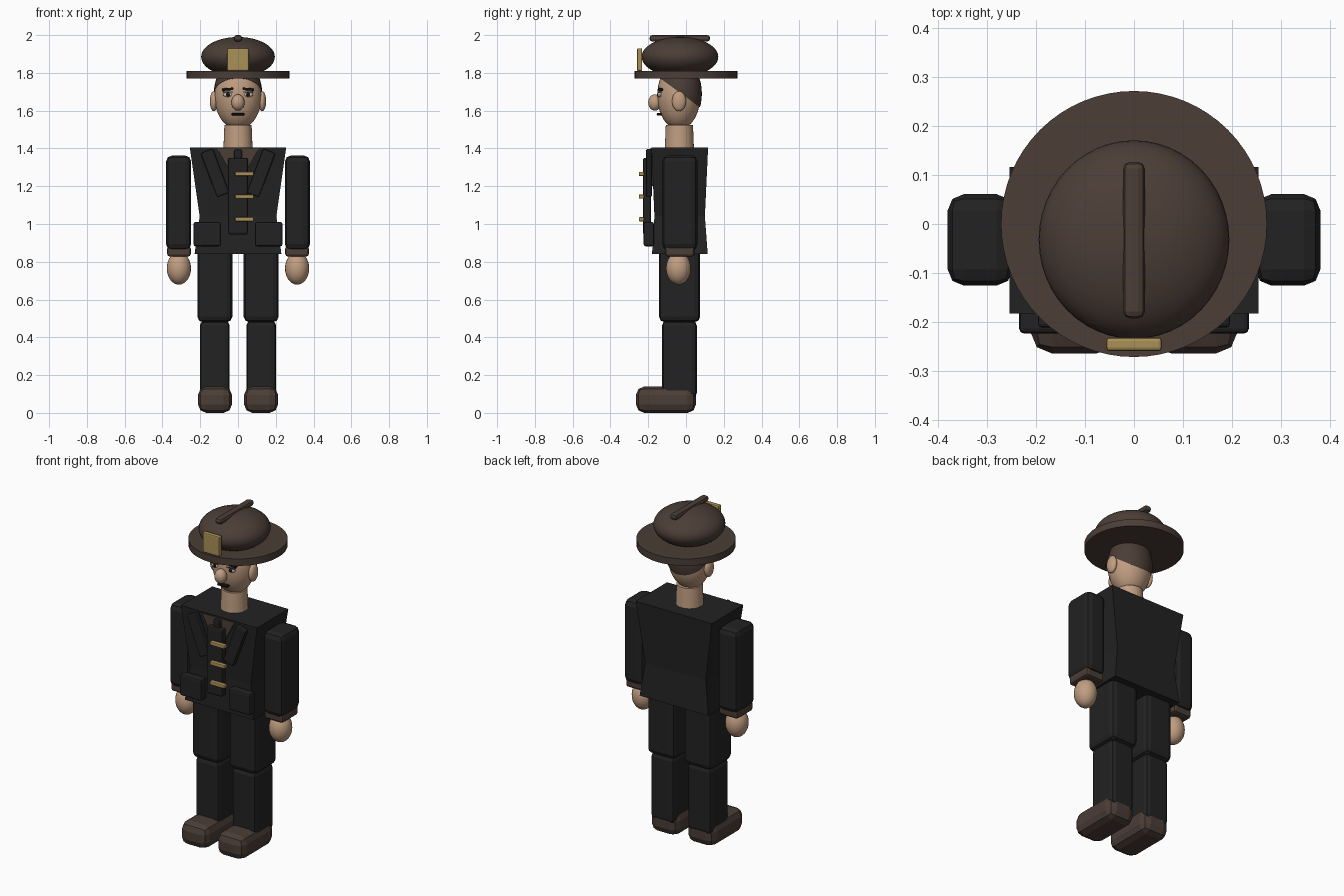
import bpy, bmesh, math
from mathutils import Matrix, Vector

if "Cube" in bpy.data.objects:
    bpy.data.objects.remove(bpy.data.objects["Cube"])


def mat(name, r, g, b):
    m = bpy.data.materials.new(name)
    m.diffuse_color = (r, g, b, 1)
    m.use_nodes = True
    m.node_tree.nodes["Principled BSDF"].inputs["Base Color"].default_value = m.diffuse_color
    return m


SUIT = mat("black cloth", 0.016, 0.016, 0.016)
BROWN = mat("dark brown", 0.07, 0.047, 0.037)
SKIN = mat("skin", 0.53, 0.34, 0.22)
GOLD = mat("brass", 0.40, 0.28, 0.095)
WHITE = mat("eye white", 0.6, 0.55, 0.48)
BLACK = mat("black", 0.008, 0.007, 0.007)


def finish(name, bm, material, smooth=False):
    bmesh.ops.recalc_face_normals(bm, faces=bm.faces[:])
    me = bpy.data.meshes.new(name)
    bm.to_mesh(me)
    bm.free()
    me.materials.append(material)
    ob = bpy.data.objects.new(name, me)
    bpy.context.collection.objects.link(ob)
    if smooth:
        bpy.ops.object.select_all(action='DESELECT')
        ob.select_set(True)
        bpy.context.view_layer.objects.active = ob
        bpy.ops.object.shade_smooth_by_angle(angle=math.radians(40))
    return ob


def box(name, x, y, z, material, bevel=0.0, seg=2, tilt=0.0):
    """Box from (min, max) ranges, bevelled, tilted about y by its centre."""
    bm = bmesh.new()
    bmesh.ops.create_cube(bm, size=1)
    size = [abs(r[1] - r[0]) for r in (x, y, z)]
    centre = Vector([(r[0] + r[1]) / 2 for r in (x, y, z)])
    bmesh.ops.scale(bm, vec=size, verts=bm.verts)
    if bevel:
        bmesh.ops.bevel(bm, geom=bm.edges[:], offset=min(bevel, min(size) * 0.45),
                        segments=seg, profile=0.5, affect='EDGES')
    bm.transform(Matrix.Translation(centre) @ Matrix.Rotation(tilt, 4, 'Y'))
    return finish(name, bm, material)


def ball(name, c, r, material, u=32, v=20, cut=None):
    """Ellipsoid; cut = (point, normal) keeps the side the normal points to."""
    bm = bmesh.new()
    bmesh.ops.create_uvsphere(bm, u_segments=u, v_segments=v, radius=1)
    bm.transform(Matrix.Translation(c) @ Matrix.Diagonal((*r, 1)))
    if cut:
        bmesh.ops.bisect_plane(bm, geom=bm.verts[:] + bm.edges[:] + bm.faces[:],
                               plane_co=cut[0], plane_no=cut[1], clear_inner=True)
        bmesh.ops.holes_fill(bm, edges=[e for e in bm.edges if e.is_boundary])
    return finish(name, bm, material, True)


def drum(name, c, r1, r2, depth, material, seg=64):
    bm = bmesh.new()
    bmesh.ops.create_cone(bm, cap_ends=True, segments=seg, radius1=r1, radius2=r2, depth=depth)
    bm.transform(Matrix.Translation(c))
    return finish(name, bm, material, True)


def mirror_range(s, a, b):
    return (s * a, s * b)


# Coat body: three rectangular rings, narrow at the waist
bm = bmesh.new()
rings = []
for z, hx, y0, y1 in ((0.84, 0.23, -0.18, 0.115), (1.04, 0.203, -0.167, 0.10),
                      (1.405, 0.255, -0.183, 0.117)):
    rings.append([bm.verts.new(p) for p in ((-hx, y0, z), (hx, y0, z), (hx, y1, z), (-hx, y1, z))])
for a, b in zip(rings, rings[1:]):
    for i in range(4):
        j = (i + 1) % 4
        bm.faces.new((a[i], a[j], b[j], b[i]))
bm.faces.new(rings[0])
bm.faces.new(rings[-1])
finish("coat_body", bm, SUIT)

# Shirt wedge at the neck
bm = bmesh.new()
f = bm.faces.new([bm.verts.new(p) for p in ((-0.11, -0.19, 1.4), (0.11, -0.19, 1.4), (0, -0.19, 1.2))])
ext = bmesh.ops.extrude_face_region(bm, geom=[f])
bmesh.ops.translate(bm, vec=(0, 0.02, 0), verts=[v for v in ext["geom"] if isinstance(v, bmesh.types.BMVert)])
finish("shirt_front", bm, BROWN)

# Coat front: placket, collar knot, clasps
box("placket", (-0.052, 0.052), (-0.228, -0.185), (0.945, 1.35), SUIT, 0.01)
box("collar_knot", (-0.022, 0.022), (-0.21, -0.175), (1.32, 1.395), SUIT, 0.012)
for z in (1.265, 1.145, 1.025):
    box("clasp", (-0.016, 0.083), (-0.25, -0.222), (z - 0.011, z + 0.011), GOLD, 0.005)

# Neck and head
drum("neck", (0, -0.035, 1.45), 0.078, 0.072, 0.15, SKIN, 32)
ball("head", (0, -0.038, 1.68), (0.125, 0.114, 0.18), SKIN)
ball("hair", (0, -0.033, 1.69), (0.128, 0.117, 0.18), BROWN,
     cut=((0, -0.025, 1.69), (0, 0.59, 0.81)))
ball("nose", (0, -0.165, 1.643), (0.035, 0.035, 0.043), SKIN, 24, 16)
box("mouth", (-0.034, 0.034), (-0.155, -0.125), (1.574, 1.588), BLACK, 0.006)

for s in (-1, 1):
    side = "left" if s > 0 else "right"
    # Face details
    ball(side + "_ear", (s * 0.128, -0.037, 1.65), (0.021, 0.037, 0.053), SKIN, 24, 16)
    ball(side + "_eye", (s * 0.053, -0.139, 1.685), (0.026, 0.011, 0.013), WHITE, 16, 12)
    ball(side + "_iris", (s * 0.053, -0.147, 1.685), (0.011, 0.006, 0.011), BLACK, 12, 8)
    box(side + "_eyelid", (s * 0.053 - 0.026, s * 0.053 + 0.026), (-0.15, -0.13), (1.696, 1.701), BROWN)
    box(side + "_eyebrow", mirror_range(s, 0.022, 0.085), (-0.148, -0.122), (1.707, 1.72),
        BLACK, 0.004, tilt=s * 0.08)
    # Lapel and pocket
    box(side + "_lapel", (s * 0.122 - 0.035, s * 0.122 + 0.035), (-0.212, -0.18), (1.145, 1.395),
        SUIT, 0.008, tilt=s * 0.36)
    box(side + "_pocket", mirror_range(s, 0.09, 0.235), (-0.224, -0.17), (0.882, 1.01), SUIT, 0.01)
    # Arm
    box(side + "_sleeve", mirror_range(s, 0.248, 0.381), (-0.126, 0.061), (0.86, 1.363), SUIT, 0.033)
    box(side + "_cuff", mirror_range(s, 0.25, 0.375), (-0.11, 0.045), (0.827, 0.885), BROWN, 0.015)
    ball(side + "_hand", (s * 0.313, -0.04, 0.765), (0.064, 0.066, 0.086), SKIN, 24, 16)
    # Leg
    box(side + "_thigh", mirror_range(s, 0.03, 0.215), (-0.143, 0.075), (0.48, 0.87), SUIT, 0.03)
    box(side + "_shin", mirror_range(s, 0.044, 0.202), (-0.127, 0.057), (0.08, 0.487), SUIT, 0.025)
    box(side + "_shoe", mirror_range(s, 0.032, 0.212), (-0.265, 0.053), (0, 0.14), BROWN, 0.045)

# Hat
drum("hat_brim", (0, 0, 1.79), 0.272, 0.272, 0.042, BROWN)
ball("hat_dome", (0, -0.032, 1.885), (0.195, 0.203, 0.105), BROWN, 48, 24)
box("hat_crest", (-0.022, 0.022), (-0.193, 0.127), (1.966, 2.0), BROWN, 0.014)
box("hat_badge", (-0.057, 0.057), (-0.26, -0.232), (1.81, 1.93), GOLD, 0.007)
